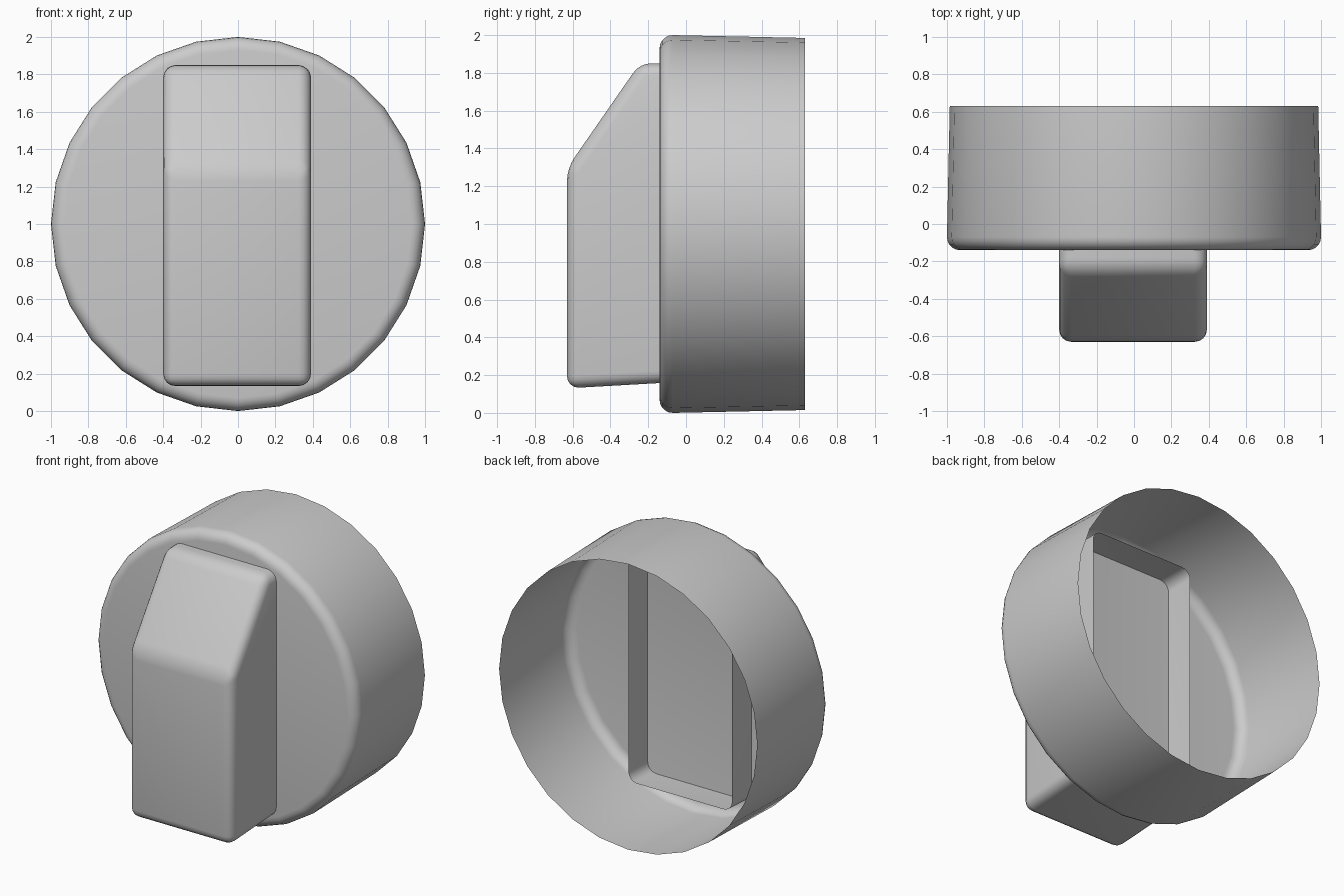
import bpy, bmesh
from math import sin, cos, pi, radians
from mathutils import Matrix, Vector

cube = bpy.data.objects.get("Cube")
if cube:
    bpy.data.objects.remove(cube, do_unlink=True)

grey = bpy.data.materials.new("plain_grey")
colour = (0.6, 0.6, 0.6, 1.0)
grey.diffuse_color = colour
grey.use_nodes = True
grey.node_tree.nodes["Principled BSDF"].inputs["Base Color"].default_value = colour


def add_part(name, bm):
    """Turn a bmesh into a smooth shaded grey object."""
    mesh = bpy.data.meshes.new(name)
    bm.to_mesh(mesh)
    bm.free()
    mesh.materials.append(grey)
    obj = bpy.data.objects.new(name, mesh)
    bpy.context.collection.objects.link(obj)
    bpy.ops.object.select_all(action='DESELECT')
    obj.select_set(True)
    bpy.context.view_layer.objects.active = obj
    bpy.ops.object.shade_smooth_by_angle(angle=radians(32))
    return obj


# Dial shell: a thin round cup, open at the back, with a rounded front rim
SIDES, FRONT, BACK, RIM = 28, -0.14, 0.63, 0.07
profile = [(0.985, BACK)]
for i in range(6):
    a = pi / 2 * i / 5
    profile.append((1 - RIM + RIM * cos(a), FRONT + RIM - RIM * sin(a)))

bm = bmesh.new()
rings = []
for r, y in profile:
    angles = [2 * pi * k / SIDES for k in range(SIDES)]
    rings.append([bm.verts.new((r * cos(a), y, 1 + r * sin(a))) for a in angles])
for outer, inner in zip(rings, rings[1:]):
    for k in range(SIDES):
        n = (k + 1) % SIDES
        bm.faces.new((outer[k], inner[k], inner[n], outer[n]))
bm.faces.new(rings[-1])
bmesh.ops.recalc_face_normals(bm, faces=bm.faces)
# normals point outwards, so the front disc must face -y
bm.faces.ensure_lookup_table()
if bm.faces[-1].normal.y > 0:
    bmesh.ops.reverse_faces(bm, faces=bm.faces)
add_part("dial_shell", bm)

# Grip: a sloped block through the dial, open at the back inside the shell
side = [(0.07, 1.85), (-0.245, 1.85), (-0.63, 1.295), (-0.63, 0.13), (0.07, 0.17)]
bm = bmesh.new()
right, left = [[bm.verts.new((x, y, z)) for y, z in side] for x in (-0.4, 0.39)]
bm.faces.new(right)
bm.faces.new(left[::-1])
for i in range(len(side) - 1):
    bm.faces.new((right[i], left[i], left[i + 1], right[i + 1]))
bmesh.ops.recalc_face_normals(bm, faces=bm.faces)
bm.faces.ensure_lookup_table()
if bm.faces[0].normal.x > 0:
    bmesh.ops.reverse_faces(bm, faces=bm.faces)
bmesh.ops.bevel(bm, geom=[e for e in bm.edges if not e.is_boundary],
                offset=0.065, offset_type='OFFSET', segments=4, profile=0.5,
                affect='EDGES', clamp_overlap=True)
add_part("grip", bm)
